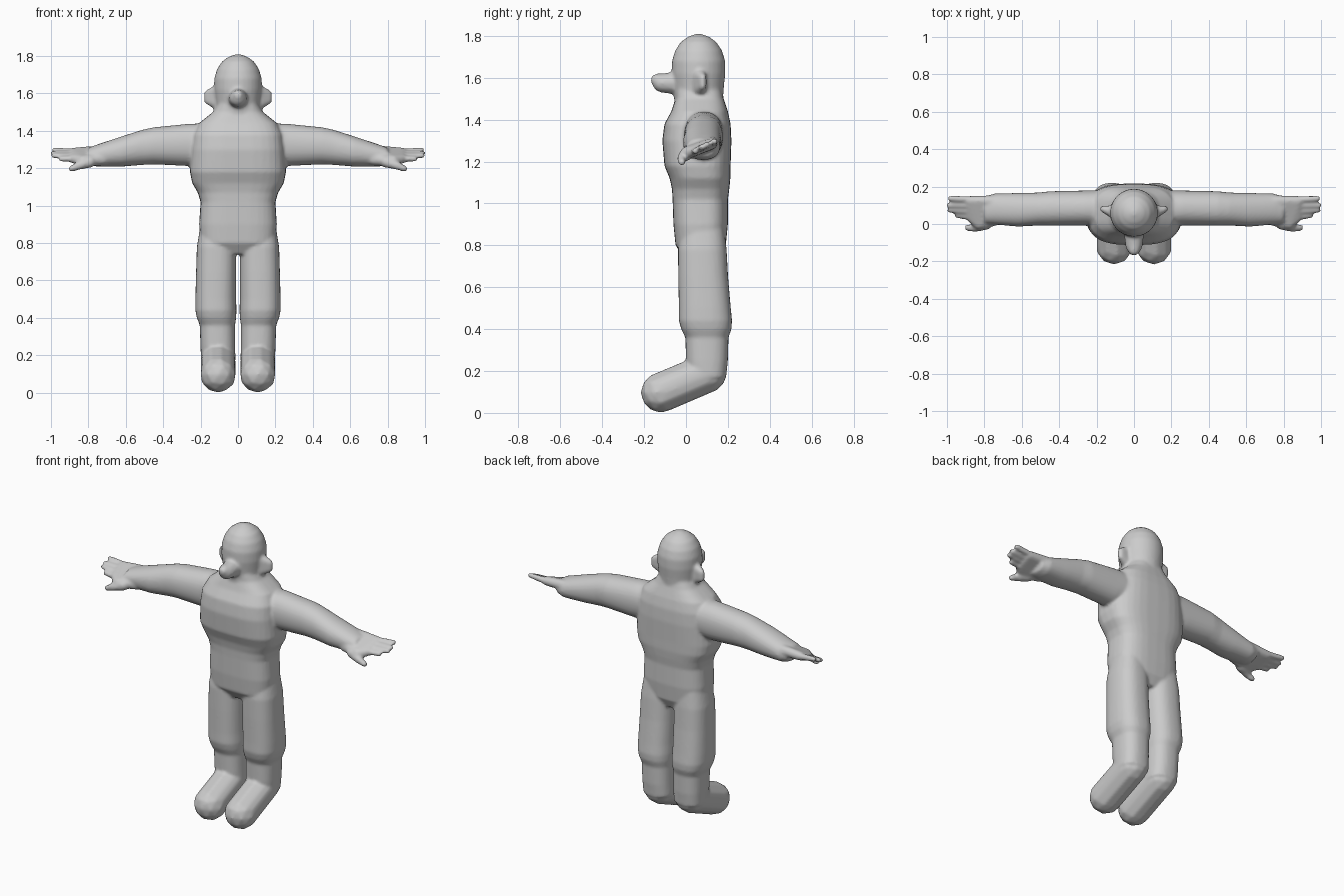
import bpy, bmesh, math
from mathutils import Vector

mesh = bpy.data.meshes.new("body")
bm = bmesh.new()


def loft(rings, axis, power=2.0, n=32):
    """Skin superellipse rings (centre, r1, r2) lying across the given axis."""
    loops = []
    for c, r1, r2 in rings:
        loop = []
        for i in range(n):
            a = 2 * math.pi * i / n
            u, v = math.cos(a), math.sin(a)
            u = r1 * math.copysign(abs(u) ** (2 / power), u)
            v = r2 * math.copysign(abs(v) ** (2 / power), v)
            off = (u, v, 0) if axis == 'Z' else (0, u, v)
            loop.append(bm.verts.new(Vector(c) + Vector(off)))
        loops.append(loop)
    for a, b in zip(loops, loops[1:]):
        for i in range(n):
            j = (i + 1) % n
            bm.faces.new((a[i], a[j], b[j], b[i]))
    bm.faces.new(loops[0][::-1])
    bm.faces.new(loops[-1])


def hull(*balls):
    """Convex skin around balls (x, y, z, r): capsules, palms, ears."""
    part = bmesh.new()
    for x, y, z, r in balls:
        res = bmesh.ops.create_icosphere(part, subdivisions=2, radius=r)
        bmesh.ops.translate(part, vec=(x, y, z), verts=res["verts"])
    cloud = [v.co.copy() for v in part.verts]
    part.free()
    verts = [bm.verts.new(c) for c in cloud]
    bmesh.ops.convex_hull(bm, input=verts)
    loose = [v for v in verts if v.is_valid and not v.link_faces]
    bmesh.ops.delete(bm, geom=loose, context='VERTS')


# torso, from hips to neck: z, y, half width, half depth
torso = [(.74, .075, .14, .085), (.80, .07, .20, .12), (.90, .07, .208, .13),
         (1.02, .068, .20, .132), (1.07, .07, .215, .137), (1.12, .067, .245, .145),
         (1.18, .055, .257, .158), (1.30, .052, .25, .165), (1.38, .055, .24, .158),
         (1.44, .065, .21, .135), (1.50, .065, .135, .115), (1.54, .06, .11, .11)]
loft([((0, y, z), rx, ry) for z, y, rx, ry in torso], 'Z', 2.9)

# head: z, radius
head = [(1.42, .105), (1.50, .117), (1.56, .121), (1.62, .128), (1.68, .127),
        (1.73, .112), (1.77, .086), (1.795, .052), (1.809, .015)]
loft([((0, .06, z), r, r) for z, r in head], 'Z')

# nose
hull((0, -.03, 1.575, .058), (0, -.115, 1.575, .046))
hull((0, -.115, 1.575, .046), (0, -.14, 1.59, .03))

leg = [(.17, .105, .10, .092, .092), (.25, .108, .10, .093, .10), (.36, .11, .10, .094, .103),
       (.40, .115, .097, .105, .12), (.44, .118, .093, .11, .127), (.50, .119, .09, .109, .124),
       (.65, .117, .082, .107, .119), (.78, .115, .078, .105, .116), (.90, .11, .08, .09, .10)]
arm = [(.15, .082, 1.33, .10, .11), (.26, .085, 1.325, .094, .113), (.45, .083, 1.32, .092, .099),
       (.51, .08, 1.312, .088, .094), (.62, .076, 1.29, .09, .081), (.75, .08, 1.268, .082, .06),
       (.80, .075, 1.265, .07, .045)]
# fingers: base y, base z, tip x, tip y, tip z
fingers = [(.04, 1.25, .945, .045, 1.25), (.07, 1.262, .985, .075, 1.268),
           (.10, 1.275, .988, .10, 1.28), (.13, 1.285, .982, .137, 1.297)]

for s in (1, -1):
    # legs and feet
    loft([((s * x, y, z), rx, ry) for z, x, y, rx, ry in leg], 'Z', 2.5)
    hull((s * .106, .10, .19, .096), (s * .106, -.12, .097, .097))
    # arms
    loft([((s * x, y, z), ry, rz) for x, y, z, ry, rz in arm], 'X', 2.2)
    # palm, thumb and fingers
    hull((s * .72, .03, 1.25, .035), (s * .72, .12, 1.29, .035),
         (s * .83, .0, 1.24, .03), (s * .88, .04, 1.25, .024), (s * .88, .125, 1.285, .026))
    hull((s * .79, .0, 1.235, .032), (s * .85, -.02, 1.215, .023))
    hull((s * .85, -.02, 1.215, .023), (s * .89, -.02, 1.197, .017))
    for y0, z0, x1, y1, z1 in fingers:
        hull((s * .87, y0, z0, .02), (s * x1, y1, z1, .015))
    # ears
    hull((s * .11, .065, 1.615, .033), (s * .11, .065, 1.545, .033),
         (s * .165, .08, 1.60, .017), (s * .165, .08, 1.56, .017))

bmesh.ops.recalc_face_normals(bm, faces=bm.faces)
bm.to_mesh(mesh)
bm.free()

# fuse all parts into one soft skin
body = bpy.data.objects.new("body", mesh)
bpy.context.collection.objects.link(body)
remesh = body.modifiers.new("fuse", 'REMESH')
remesh.mode = 'VOXEL'
remesh.voxel_size = 0.009
remesh.use_smooth_shade = True
soft = body.modifiers.new("soften", 'SMOOTH')
soft.factor = 0.5
soft.iterations = 4
